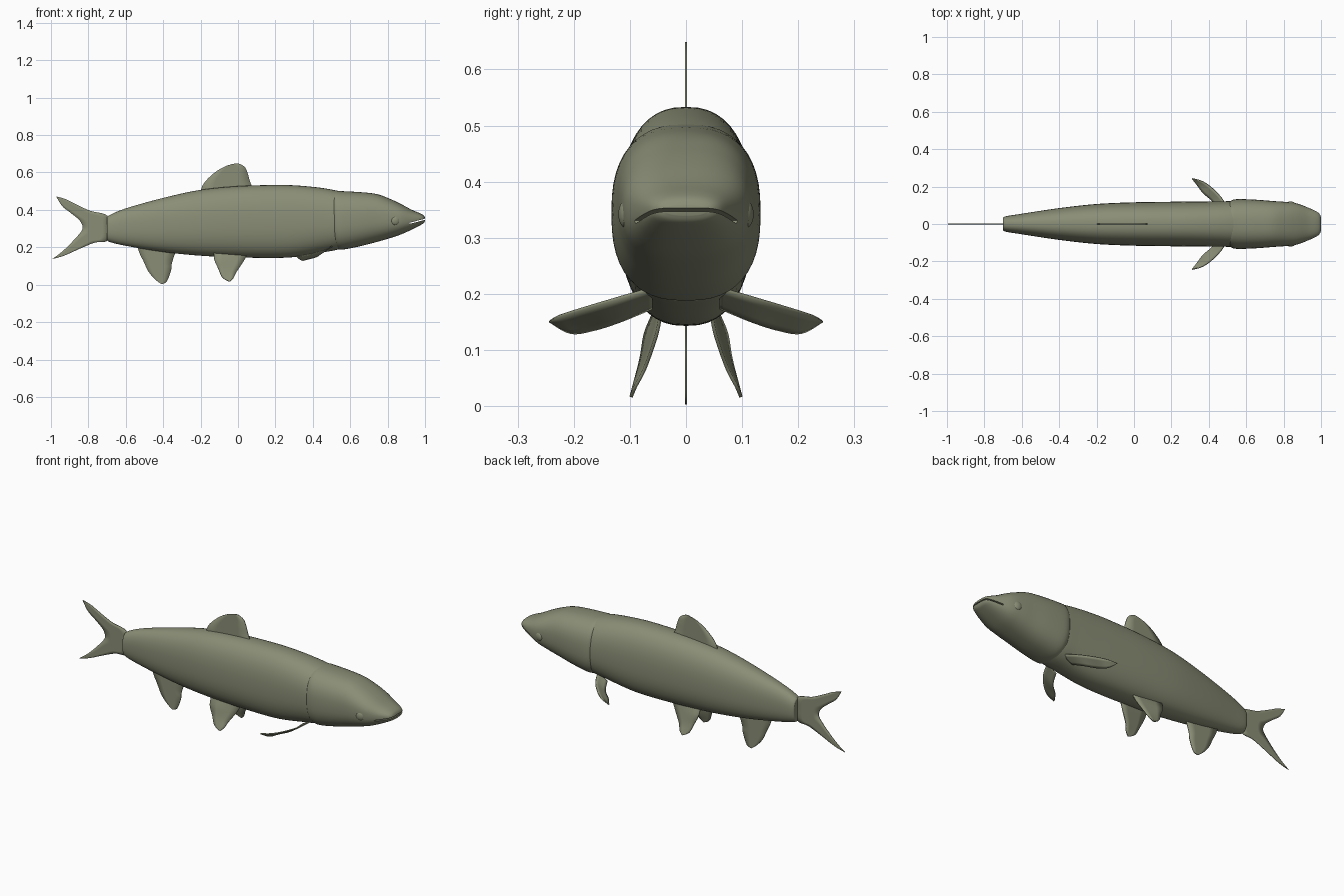
import bpy, bmesh, math
from mathutils import Vector

if "Cube" in bpy.data.objects:
    bpy.data.objects.remove(bpy.data.objects["Cube"])

olive = bpy.data.materials.new("olive")
olive.diffuse_color = (0.255, 0.27, 0.18, 1)
olive.use_nodes = True
olive.node_tree.nodes["Principled BSDF"].inputs["Base Color"].default_value = olive.diffuse_color


def spline(pts, steps):
    """Catmull-Rom curve through points of any dimension."""
    n, out = len(pts), []
    for i in range(n - 1):
        a, b, c, d = (pts[min(max(i + k, 0), n - 1)] for k in (-1, 0, 1, 2))
        for s in range(steps):
            t = s / steps
            out.append([0.5 * (2*q + (r-p)*t + (2*p-5*q+4*r-s4)*t*t + (3*q-p-3*r+s4)*t**3)
                        for p, q, r, s4 in zip(a, b, c, d)])
    return out + [list(pts[-1])]


def finish(name, bm, angle=40):
    bmesh.ops.recalc_face_normals(bm, faces=bm.faces)
    me = bpy.data.meshes.new(name)
    bm.to_mesh(me)
    bm.free()
    me.materials.append(olive)
    ob = bpy.data.objects.new(name, me)
    bpy.context.collection.objects.link(ob)
    bpy.ops.object.select_all(action='DESELECT')
    ob.select_set(True)
    bpy.context.view_layer.objects.active = ob
    bpy.ops.object.shade_smooth_by_angle(angle=math.radians(angle))
    return ob


def loft(name, stations, power, n=48):
    """Superellipse sections; each station is x, top z, bottom z, half width."""
    bm, rings = bmesh.new(), []
    for x, top, bot, w in spline(stations, 5):
        ring = []
        for k in range(n):
            a = 2 * math.pi * k / n
            c, s = math.cos(a), math.sin(a)
            f = lambda v: math.copysign(abs(v) ** (2 / power), v)
            ring.append(bm.verts.new((x, w * f(c), (top+bot)/2 + (top-bot)/2 * f(s))))
        rings.append(ring)
    for r, q in zip(rings, rings[1:]):
        for k in range(n):
            bm.faces.new((r[k], r[(k+1) % n], q[(k+1) % n], q[k]))
    bm.faces.new(rings[0])
    bm.faces.new(rings[-1])
    return finish(name, bm)


def fin(name, lead, trail, mirror=False, thick=0.004):
    """Thin blade between two edges with the same number of points."""
    to3 = lambda p: p if len(p) == 3 else (p[0], 0, p[1])
    a, b = (spline([to3(p) for p in e], 6) for e in (lead, trail))
    bm = bmesh.new()
    rows = [[bm.verts.new(Vector(p).lerp(Vector(q), t / 4)) for t in range(5)]
            for p, q in zip(a, b)]
    for r, q in zip(rows, rows[1:]):
        for t in range(4):
            bm.faces.new((r[t], r[t+1], q[t+1], q[t]))
    bmesh.ops.remove_doubles(bm, verts=bm.verts, dist=0.0005)
    ob = finish(name, bm)
    m = ob.modifiers.new("thickness", 'SOLIDIFY')
    m.thickness, m.offset = thick, 0
    if mirror:
        ob.modifiers.new("mirror", 'MIRROR').use_axis = (False, True, False)
    return ob


# Body
loft("body", [
    (-.70, .355, .245, .028), (-.69, .37, .23, .04), (-.60, .408, .208, .055),
    (-.40, .464, .175, .085), (-.20, .507, .155, .107), (0, .527, .146, .116),
    (.20, .533, .143, .119), (.32, .530, .150, .120), (.45, .517, .172, .121),
    (.55, .498, .192, .120), (.65, .47, .23, .10)], 2.4)

# Head with raised gill covers
head = loft("head", [
    (.51, .497, .21, .117), (.525, .502, .195, .128), (.56, .500, .188, .133),
    (.65, .495, .205, .130), (.74, .485, .228, .123), (.81, .460, .248, .118),
    (.87, .432, .268, .110), (.93, .400, .295, .088), (.975, .381, .318, .067),
    (.993, .370, .329, .052), (1.0, .358, .340, .036)], 2.5)

# Mouth slit
bpy.ops.mesh.primitive_cube_add(size=1, location=(.97, 0, .342), rotation=(0, -.26, 0))
cutter = bpy.context.object
cutter.name = "mouth_cutter"
cutter.scale = (.11, .3, .006)
cutter.hide_render = True
cut = head.modifiers.new("mouth", 'BOOLEAN')
cut.operation, cut.object = 'DIFFERENCE', cutter
bpy.context.view_layer.objects.active = head
bpy.ops.object.modifier_apply(modifier="mouth")
bpy.data.objects.remove(cutter)

# Eyes
for side, label in ((-1, "right_eye"), (1, "left_eye")):
    bm = bmesh.new()
    bmesh.ops.create_uvsphere(bm, u_segments=24, v_segments=12, radius=.024)
    for v in bm.verts:
        v.co.y *= .5
    eye = finish(label, bm)
    eye.location = (.842, side * .108, .342)
    eye.rotation_euler = (0, 0, -side * .2)

# Single fins
fin("tail_fin",
    [(-.995, .137), (-.93, .155), (-.84, .195), (-.765, .225), (-.70, .235),
     (-.692, .30), (-.70, .37), (-.79, .395), (-.87, .432), (-.92, .457), (-.972, .472)],
    [(-.995, .137), (-.955, .165), (-.91, .205), (-.86, .258), (-.838, .285),
     (-.83, .306), (-.838, .33), (-.855, .352), (-.90, .388), (-.94, .42), (-.972, .472)])
fin("dorsal_fin",
    [(.085, .50), (.065, .55), (.052, .595), (.035, .63), (0, .648), (-.03, .645)],
    [(-.20, .49), (-.192, .525), (-.168, .56), (-.12, .603), (-.07, .632), (-.03, .645)])
fin("anal_fin",
    [(-.325, .20), (-.352, .12), (-.357, .08), (-.37, .04), (-.385, .012), (-.41, .003)],
    [(-.54, .21), (-.525, .165), (-.505, .125), (-.48, .072), (-.445, .03), (-.41, .003)])

# Paired fins
fin("pelvic_fins",
    [(.05, .045, .165), (.03, .053, .125), (-.008, .073, .068), (-.025, .09, .035), (-.045, .098, .016)],
    [(-.13, .055, .17), (-.125, .072, .13), (-.105, .08, .085), (-.083, .092, .038), (-.045, .098, .016)],
    True, .006)
fin("pectoral_fins",
    [(.51, .06, .21), (.475, .13, .19), (.42, .19, .172), (.365, .228, .16), (.31, .243, .152)],
    [(.45, .06, .175), (.42, .12, .15), (.37, .165, .136), (.34, .205, .131), (.31, .243, .152)],
    True, .006)
